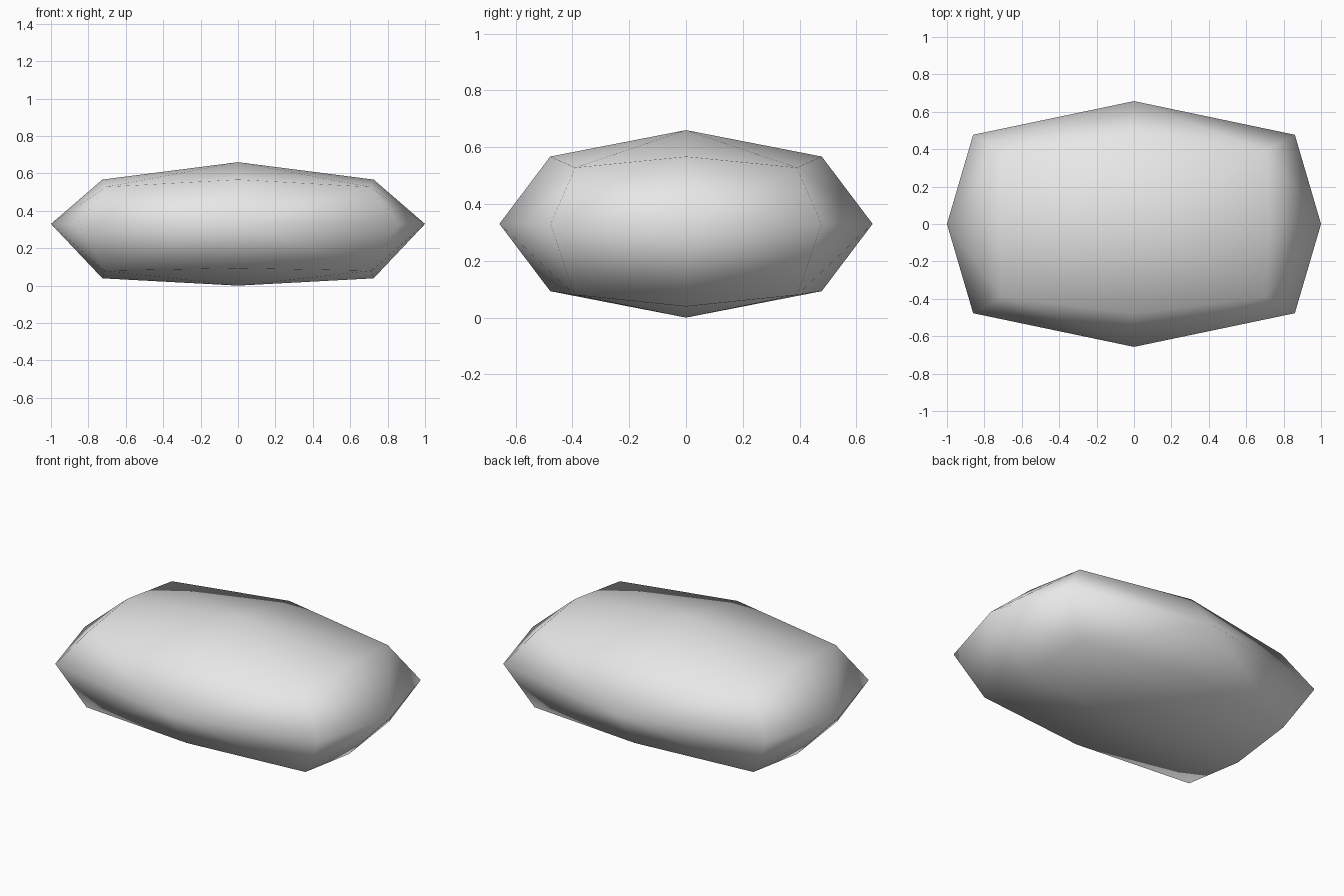
import bpy
import bmesh
from itertools import product

default = bpy.data.objects.get("Cube")
if default:
    bpy.data.objects.remove(default, do_unlink=True)

CENTRE_Z = 0.33


def place(sx, sy, sz):
    """Position of a cage point, given its sign on each axis."""
    if sx and sy and sz:      # corners, fuller underneath
        size = (0.705, 0.39, 0.198) if sz > 0 else (0.715, 0.392, 0.25)
    elif sx and sy:           # upright edges
        size = (0.86, 0.477, 0)
    elif sx and sz:           # end edges
        size = (0.725, 0, 0.237 if sz > 0 else 0.291)
    elif sy and sz:           # long edges
        size = (0, 0.478, 0.237)
    else:                     # face centres
        size = (1, 0.657, CENTRE_Z)
    return sx * size[0], sy * size[1], CENTRE_Z + sz * size[2]


# Rounded block: four quads on each of six sides
bm = bmesh.new()
points = {s: bm.verts.new(place(*s)) for s in product((-1, 0, 1), repeat=3) if any(s)}
for corner in product((-1, 1), repeat=3):
    for axis in range(3):
        u, v = [a for a in range(3) if a != axis]
        middle, edge_u, edge_v = [0] * 3, [0] * 3, [0] * 3
        for p in (middle, edge_u, edge_v):
            p[axis] = corner[axis]
        edge_u[u], edge_v[v] = corner[u], corner[v]
        ring = (tuple(middle), tuple(edge_u), corner, tuple(edge_v))
        bm.faces.new([points[p] for p in ring]).smooth = True
bmesh.ops.recalc_face_normals(bm, faces=bm.faces)

mesh = bpy.data.meshes.new("rounded_block")
bm.to_mesh(mesh)
bm.free()
block = bpy.data.objects.new("rounded_block", mesh)
bpy.context.collection.objects.link(block)

# Plain grey surface
grey = bpy.data.materials.new("light_grey")
grey.use_nodes = True
grey.diffuse_color = (0.8, 0.8, 0.8, 1)
grey.node_tree.nodes["Principled BSDF"].inputs["Base Color"].default_value = (0.8, 0.8, 0.8, 1)
mesh.materials.append(grey)
